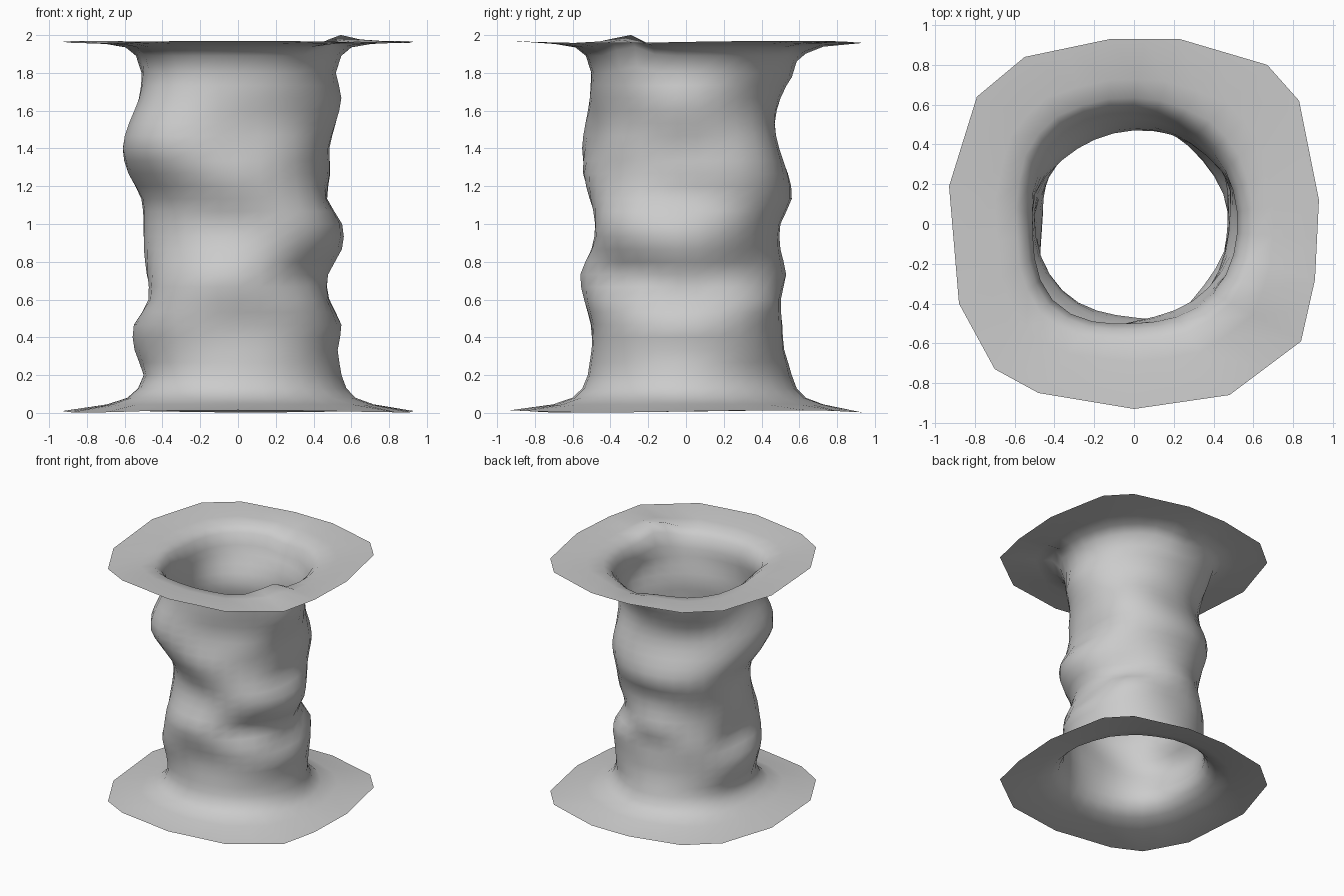
import bpy
import bmesh
from math import sin, cos, tau, exp, hypot

cube = bpy.data.objects.get("Cube")
if cube:
    bpy.data.objects.remove(cube, do_unlink=True)

# Wall radius in hundredths, bottom to top, one list every eighth turn from +x
WALL = [
    [55, 53, 55, 48, 48, 55, 55, 47, 48, 48, 52, 55, 52],
    [53, 54, 55, 56, 47, 49, 52, 55, 57, 55, 51, 50, 54],
    [56, 52, 51, 50, 53, 50, 50, 56, 54, 49, 47, 50, 56],
    [54, 53, 53, 53, 50, 49, 52, 56, 55, 50, 48, 53, 58],
    [50, 55, 55, 46, 48, 50, 50, 51, 58, 60, 56, 52, 51],
    [54, 55, 58, 57, 55, 51, 49, 51, 60, 67, 65, 59, 56],
    [52, 50, 50, 54, 56, 50, 47, 51, 54, 51, 49, 50, 50],
    [54, 53, 54, 53, 47, 54, 57, 53, 50, 50, 49, 51, 53],
]
LEVELS = len(WALL[0])
WALL_BOTTOM, WALL_TOP = 0.2, 1.8

# Uneven outline shared by both flanges, anticlockwise from +x
RIM = [(0.93, 0.12), (0.83, 0.62), (0.67, 0.8), (0.23, 0.93), (-0.12, 0.93),
       (-0.55, 0.84), (-0.79, 0.64), (-0.93, 0.19), (-0.88, -0.4), (-0.7, -0.73),
       (-0.48, -0.85), (0, -0.93), (0.48, -0.86), (0.84, -0.59), (0.91, -0.28)]
SIDES = 2 * len(RIM)
START = 0.12

# Flares: (height, share of the way from wall to rim)
BOTTOM_FLARE = [(0.008, 1.0), (0.045, 0.45), (0.08, 0.2), (0.13, 0.07)]
TOP_FLARE = [(1.89, 0.07), (1.935, 0.2), (1.953, 0.45), (1.964, 1.0)]

# Lumps on the upper flange: (x, y, height)
LUMPS = [(0.53, -0.33, 0.075), (-0.48, -0.15, 0.04), (0.05, 0.62, -0.04)]


def spline(a, b, c, d, t):
    """Smooth curve from b to c."""
    return b + 0.5 * t * (c - a + t * (2 * a - 5 * b + 4 * c - d + t * (3 * (b - c) + d - a)))


def along(profile, level):
    """Radius of one profile at a fractional level."""
    i = min(int(level), LEVELS - 2)
    pick = [profile[max(0, min(LEVELS - 1, i + k))] for k in (-1, 0, 1, 2)]
    return spline(*pick, level - i) / 100


def wall_radius(turn, level):
    """Wall radius at a fraction of a turn, blended between the profiles."""
    pos = turn * len(WALL)
    i = int(pos)
    pick = [along(WALL[(i + k) % len(WALL)], level) for k in (-1, 0, 1, 2)]
    return spline(*pick, pos - i)


def rim_point(step):
    """Rim corner on even steps, middle of an edge on odd ones."""
    ax, ay = RIM[step // 2]
    bx, by = RIM[(step + 1) // 2 % len(RIM)]
    return (ax + bx) / 2, (ay + by) / 2


def ring(bm, z, level, share):
    """One closed row of vertices."""
    row = []
    for s in range(SIDES):
        a = START + tau * s / SIDES
        r = wall_radius(a / tau, level)
        rx, ry = rim_point(s)
        x = r * cos(a) * (1 - share) + rx * share
        y = r * sin(a) * (1 - share) + ry * share
        h = z
        if z > WALL_TOP and share < 1:
            for lx, ly, lift in LUMPS:
                h += lift * exp(-(hypot(x - lx, y - ly) / 0.11) ** 2)
        if share == 1:
            h += 0.006 * sin(3 * a)
        row.append(bm.verts.new((x, y, h)))
    return row


# Lumpy open tube with both flanges, as one thin surface
bm = bmesh.new()
rows = [ring(bm, z, 0, share) for z, share in BOTTOM_FLARE]
count = 2 * LEVELS - 1
for n in range(count):
    z = WALL_BOTTOM + (WALL_TOP - WALL_BOTTOM) * n / (count - 1)
    rows.append(ring(bm, z, n / 2, 0))
rows += [ring(bm, z, LEVELS - 1, share) for z, share in TOP_FLARE]
for low, high in zip(rows, rows[1:]):
    for s in range(SIDES):
        e = (s + 1) % SIDES
        bm.faces.new((low[s], low[e], high[e], high[s]))
for face in bm.faces:
    face.smooth = True

mesh = bpy.data.meshes.new("flared_tube")
bm.to_mesh(mesh)
bm.free()
tube = bpy.data.objects.new("flared_tube", mesh)
bpy.context.collection.objects.link(tube)

# Plain grey
grey = bpy.data.materials.new("plain_grey")
grey.use_nodes = True
colour = (0.6, 0.6, 0.6, 1.0)
grey.diffuse_color = colour
grey.node_tree.nodes["Principled BSDF"].inputs["Base Color"].default_value = colour
mesh.materials.append(grey)
